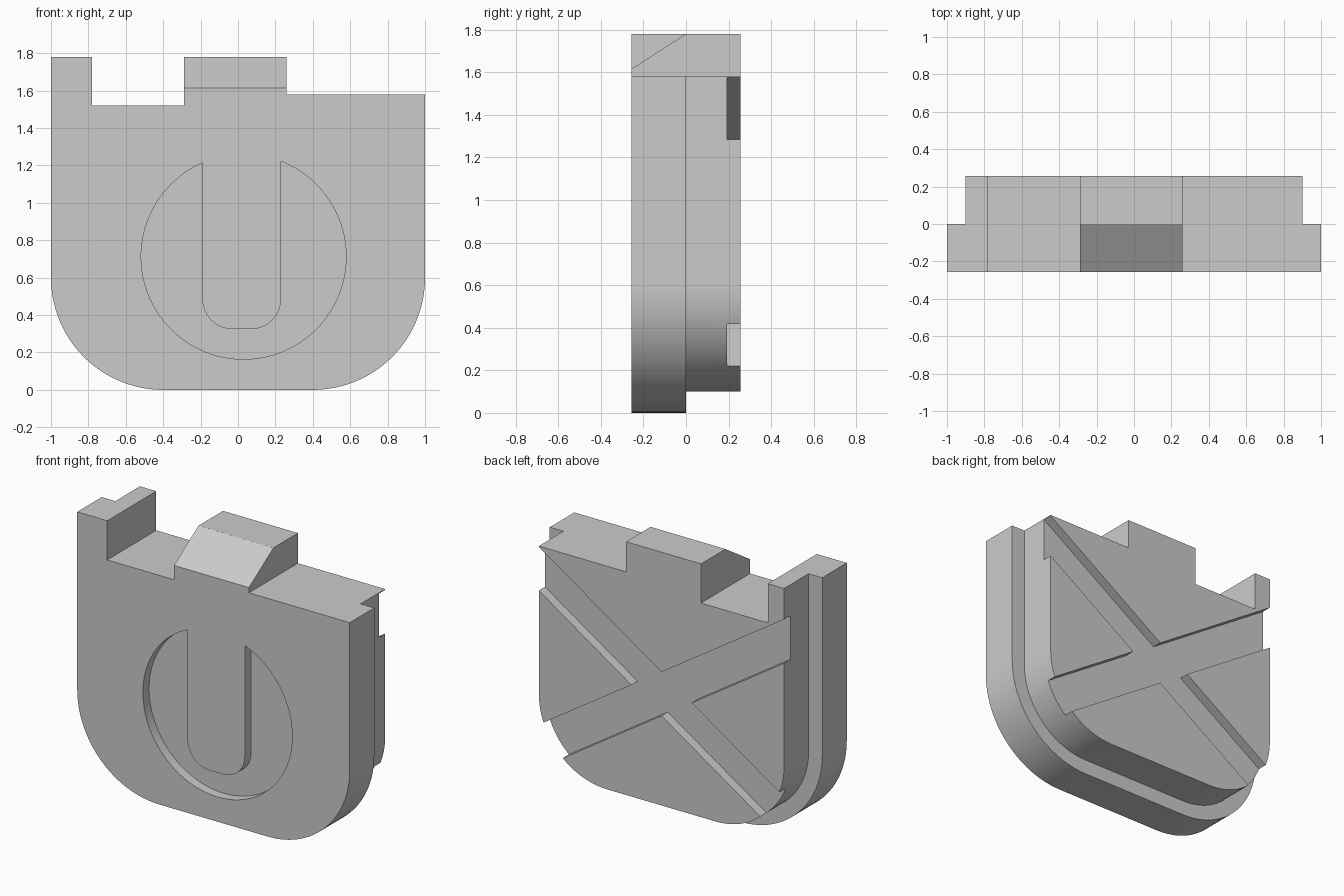
import bpy, bmesh, math
from mathutils import Matrix

cube = bpy.data.objects.get("Cube")
if cube:
    bpy.data.objects.remove(cube, do_unlink=True)

HALF = 0.257      # half of the full thickness
GROOVE = 0.065    # depth of every recess

grey = bpy.data.materials.new("plain grey")
grey.use_nodes = True
grey.diffuse_color = (0.6, 0.6, 0.6, 1)
grey.node_tree.nodes["Principled BSDF"].inputs["Base Color"].default_value = (0.6, 0.6, 0.6, 1)


def prism(name, points, y0, y1):
    """Extrude an (x, z) outline from y0 to y1."""
    bm = bmesh.new()
    face = bm.faces.new([bm.verts.new((x, y0, z)) for x, z in points])
    new = bmesh.ops.extrude_face_region(bm, geom=[face])["geom"]
    verts = [v for v in new if isinstance(v, bmesh.types.BMVert)]
    bmesh.ops.translate(bm, verts=verts, vec=(0, y1 - y0, 0))
    bmesh.ops.recalc_face_normals(bm, faces=bm.faces)
    mesh = bpy.data.meshes.new(name)
    bm.to_mesh(mesh)
    bm.free()
    mesh.materials.append(grey)
    obj = bpy.data.objects.new(name, mesh)
    bpy.context.collection.objects.link(obj)
    return obj


def arc(cx, cz, r, start, end, steps):
    angles = [math.radians(start + (end - start) * i / steps) for i in range(steps + 1)]
    return [(cx + r * math.cos(a), cz + r * math.sin(a)) for a in angles]


def cut(target, cutter):
    """Subtract the cutter, then throw it away."""
    mod = target.modifiers.new("cut", "BOOLEAN")
    mod.operation = "DIFFERENCE"
    mod.solver = "EXACT"
    mod.object = cutter
    bpy.ops.object.select_all(action="DESELECT")
    bpy.context.view_layer.objects.active = target
    target.select_set(True)
    bpy.ops.object.modifier_apply(modifier=mod.name)
    bpy.data.objects.remove(cutter, do_unlink=True)


def shield(inset):
    """Round-bottomed outline with the stepped top edge."""
    w, r = 1 - inset, 0.6 - inset
    top = [(w, 1.58), (0.26, 1.58), (0.26, 1.78), (-0.29, 1.78),
           (-0.29, 1.52), (-0.78, 1.52), (-0.78, 1.78), (-w, 1.78)]
    return top + arc(-0.4, 0.6, r, 180, 270, 24) + arc(0.4, 0.6, r, 270, 360, 24)


# Two stacked plates, the rear one smaller
front_plate = prism("front_plate", shield(0), -HALF, 0)
back_plate = prism("back_plate", shield(0.1), 0, HALF)

# Sloped front of the middle tab
wedge = prism("wedge_cutter", [(-0.4, 1.523), (0.1, 1.844), (-0.4, 1.95)], -0.4, 0.4)
wedge.data.transform(Matrix.Rotation(math.pi / 2, 4, "Z"))
wedge.data.transform(Matrix.Scale(-1, 4, (1, 0, 0)))
wedge.data.flip_normals()
cut(front_plate, wedge)

# Round recess leaving a rounded bar flush with the front
ring = prism("recess_cutter", arc(0.03, 0.712, 0.548, 0, 360, 96)[:-1], -0.4, GROOVE - HALF)
bar = [(0.23, 1.5), (-0.19, 1.5)]
bar += arc(-0.03, 0.485, 0.16, 180, 270, 12) + arc(0.07, 0.485, 0.16, 270, 360, 12)
cut(ring, prism("bar_cutter", bar, -0.5, 0))
cut(front_plate, ring)

# Crossed grooves on the back
for side in (-1, 1):
    rise = 1.5 * 0.655 * side
    groove = [(-1.5, 0.695 - rise), (1.5, 0.695 + rise),
              (1.5, 0.985 + rise), (-1.5, 0.985 - rise)]
    cut(back_plate, prism("groove_cutter", groove, HALF - GROOVE, 0.4))

# Smooth curved walls, crisp edges
bpy.ops.object.select_all(action="DESELECT")
for obj in (front_plate, back_plate):
    obj.select_set(True)
bpy.context.view_layer.objects.active = front_plate
bpy.ops.object.shade_smooth_by_angle(angle=math.radians(25))
